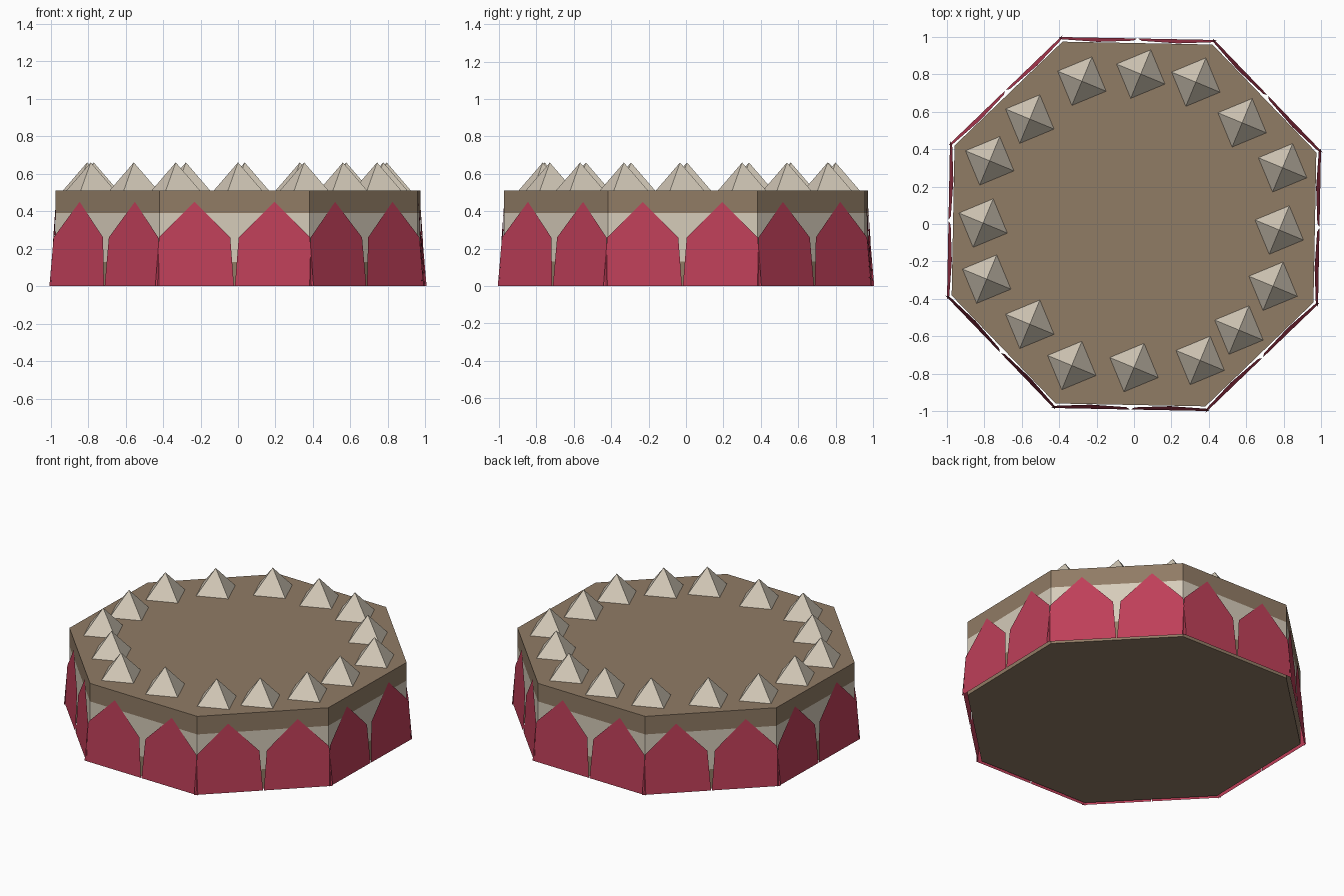
import bpy
from math import radians, cos, sin

if "Cube" in bpy.data.objects:
    bpy.data.objects.remove(bpy.data.objects["Cube"])

TURN = radians(-1.1)      # slight twist of the whole octagon
RADIUS = 1.045


def material(name, rgb):
    m = bpy.data.materials.new(name)
    m.diffuse_color = (*rgb, 1)
    m.use_nodes = True
    m.node_tree.nodes["Principled BSDF"].inputs["Base Color"].default_value = m.diffuse_color
    return m


brown = material("sponge_brown", (0.28, 0.20, 0.13))
cream = material("cream", (0.67, 0.60, 0.49))
red = material("wrapper_red", (0.52, 0.05, 0.10))


def mesh_object(name, verts, faces, mat):
    me = bpy.data.meshes.new(name)
    me.from_pydata(verts, [], faces)
    me.materials.append(mat)
    ob = bpy.data.objects.new(name, me)
    bpy.context.collection.objects.link(ob)
    return ob


# Octagonal cake body in three stacked layers, open where they meet
def layer(name, z0, z1, mat, bottom=False, top=False):
    ring = [(RADIUS * cos(radians(22.5 + 45 * i) + TURN),
             RADIUS * sin(radians(22.5 + 45 * i) + TURN)) for i in range(8)]
    verts = [(x, y, z) for z in (z0, z1) for x, y in ring]
    faces = [(i, (i + 1) % 8, (i + 1) % 8 + 8, i + 8) for i in range(8)]
    if bottom:
        faces.append(tuple(range(7, -1, -1)))
    if top:
        faces.append(tuple(range(8, 16)))
    mesh_object(name, verts, faces, mat)


layer("lower_sponge", 0, 0.13, brown, bottom=True)
layer("cream_filling", 0.13, 0.39, cream)
layer("upper_sponge", 0.39, 0.51, brown, top=True)

# Pointed wrapper panels: two per side, leaning outward at the base
profile = [(-0.21, 0, 0.99), (0.21, 0, 0.99), (0.19, 0.26, 0.978),
           (0, 0.45, 0.968), (-0.19, 0.26, 0.978)]   # along side, height, distance out
for side in range(8):
    a = radians(45 * side) + TURN
    for k, shift in enumerate((-0.2125, 0.2125)):
        verts = [(d * cos(a) - (t + shift) * sin(a),
                  d * sin(a) + (t + shift) * cos(a), z) for t, z, d in profile]
        mesh_object(f"wrapper_panel_{side}_{k}", verts, [(0, 1, 2, 3, 4)], red)

# Whipped cream peaks: hand-placed square pyramids, all turned the same way
spots = [(-0.278, 0.762), (0.036, 0.80), (0.33, 0.757), (0.577, 0.54),
         (0.793, 0.30), (0.775, -0.032), (0.742, -0.332), (0.56, -0.566),
         (0.353, -0.728), (0, -0.766), (-0.332, -0.755), (-0.556, -0.535),
         (-0.786, -0.294), (-0.805, 0.005), (-0.77, 0.337), (-0.556, 0.56)]
for i, (x, y) in enumerate(spots):
    base = [(x + 0.14 * cos(radians(67.5 + 90 * k)),
             y + 0.14 * sin(radians(67.5 + 90 * k)), 0.51) for k in range(4)]
    mesh_object(f"cream_peak_{i}", base + [(x, y, 0.66)],
                [(0, 1, 4), (1, 2, 4), (2, 3, 4), (3, 0, 4), (3, 2, 1, 0)], cream)
